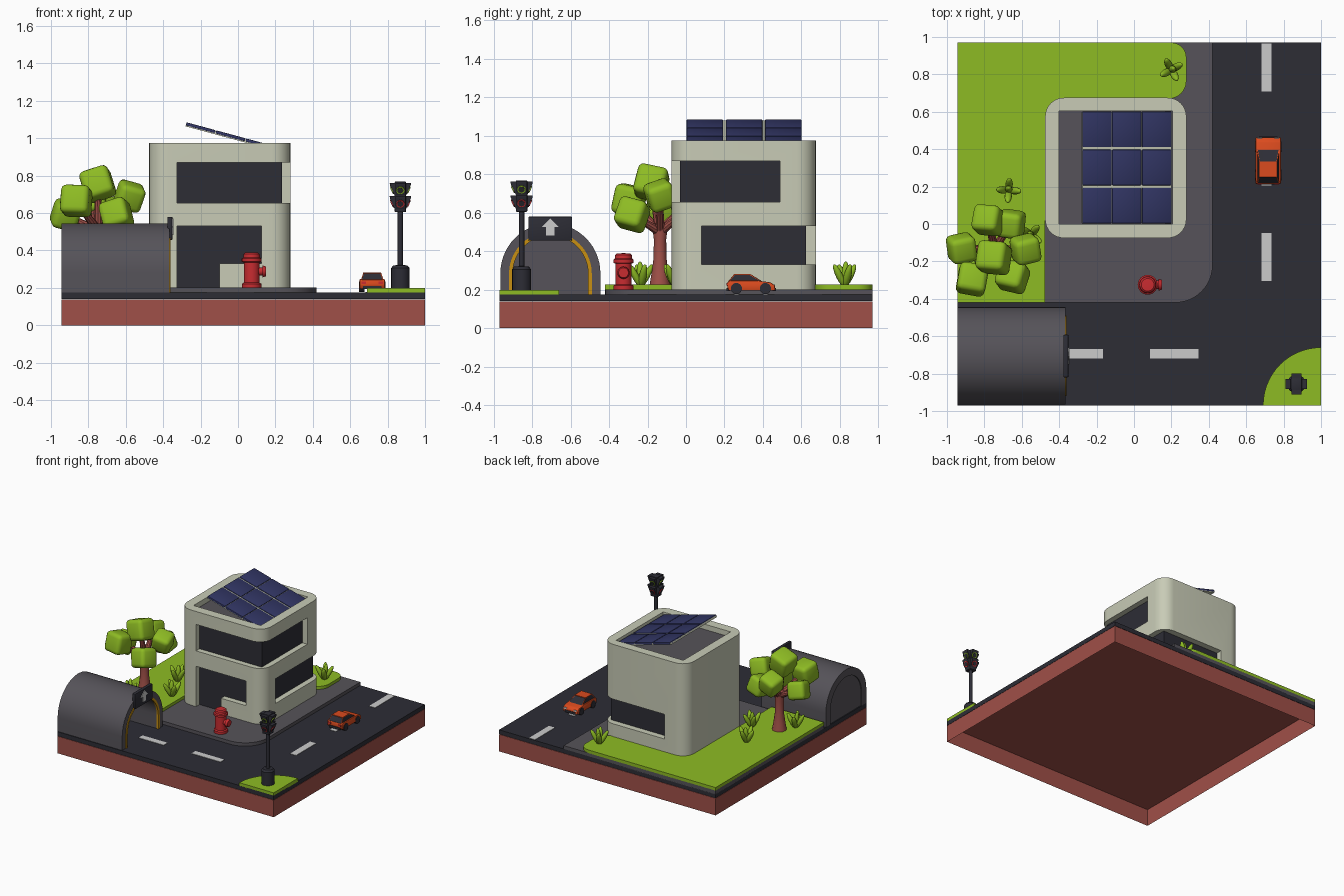
import bpy, bmesh, math, random
from mathutils import Matrix, Vector, Euler

if "Cube" in bpy.data.objects:
    bpy.data.objects.remove(bpy.data.objects["Cube"])

random.seed(4)
COL = {"grass green": (0.27, 0.50, 0.017), "cream wall": (0.58, 0.60, 0.47), "brick red": (0.35, 0.08, 0.065),
       "asphalt dark": (0.026, 0.026, 0.036), "concrete grey": (0.092, 0.086, 0.1), "hydrant red": (0.58, 0.025, 0.03),
       "car orange": (0.71, 0.07, 0.013), "stripe yellow": (0.58, 0.28, 0.006), "solar navy": (0.032, 0.037, 0.13),
       "marking white": (0.6, 0.6, 0.6)}
M = {}
for n, c in COL.items():
    M[n] = bpy.data.materials.new(n)
    M[n].diffuse_color = (*c, 1)
GRASS, CREAM, BRICK, DARK, GREY, RED, ORANGE, YELLOW, NAVY, WHITE = COL


def finish(name, bm, *mats):
    bmesh.ops.recalc_face_normals(bm, faces=bm.faces)
    me = bpy.data.meshes.new(name)
    bm.to_mesh(me)
    bm.free()
    for m in mats:
        me.materials.append(M[m])
    ob = bpy.data.objects.new(name, me)
    bpy.context.collection.objects.link(ob)
    return ob


def bevel(bm, w, seg=2):
    if w:
        bmesh.ops.bevel(bm, geom=bm.edges[:], offset=w, segments=seg, profile=0.5, affect='EDGES')


def prism(name, pts, a, b, mat, axis='z', bev=0):
    """Extrude a 2D outline from a to b along an axis."""
    bm = bmesh.new()
    put = {'x': lambda p: (a, p[0], p[1]), 'y': lambda p: (p[0], a, p[1]), 'z': lambda p: (p[0], p[1], a)}[axis]
    f = bm.faces.new([bm.verts.new(put(p)) for p in pts])
    r = bmesh.ops.extrude_face_region(bm, geom=[f])
    d = Vector([b - a if k == axis else 0 for k in 'xyz'])
    bmesh.ops.translate(bm, vec=d, verts=[v for v in r['geom'] if isinstance(v, bmesh.types.BMVert)])
    bmesh.ops.recalc_face_normals(bm, faces=bm.faces)
    bevel(bm, bev)
    return finish(name, bm, mat)


def box(name, x0, x1, y0, y1, z0, z1, mat, bev=0):
    return prism(name, [(x0, y0), (x1, y0), (x1, y1), (x0, y1)], z0, z1, mat, 'z', bev)


def arc(cx, cy, r, a0, a1, n=8):
    return [(cx + r * math.cos(math.radians(a0 + (a1 - a0) * i / n)),
             cy + r * math.sin(math.radians(a0 + (a1 - a0) * i / n))) for i in range(n + 1)]


def rod(name, p0, p1, r0, r1, mat, seg=16):
    p0, p1 = Vector(p0), Vector(p1)
    d = p1 - p0
    bm = bmesh.new()
    mx = Matrix.Translation((p0 + p1) / 2) @ d.to_track_quat('Z', 'Y').to_matrix().to_4x4()
    bmesh.ops.create_cone(bm, cap_ends=True, segments=seg, radius1=r0, radius2=r1, depth=d.length, matrix=mx)
    return finish(name, bm, mat)


def lathe(name, prof, cx, cy, mat, seg=24):
    bm = bmesh.new()
    vs = [bm.verts.new((cx + r, cy, z)) for r, z in prof]
    es = [bm.edges.new(p) for p in zip(vs, vs[1:])]
    bmesh.ops.spin(bm, geom=vs + es, cent=(cx, cy, 0), axis=(0, 0, 1), angle=2 * math.pi, steps=seg)
    bmesh.ops.remove_doubles(bm, verts=bm.verts, dist=1e-5)
    return finish(name, bm, mat)


# base: shell open underneath, road slab, pavement, lawns
base = box("base", -0.945, 1, -0.97, 0.97, 0, 0.138, BRICK)
bm = bmesh.new()
bm.from_mesh(base.data)
bmesh.ops.delete(bm, geom=[f for f in bm.faces if f.calc_center_median().z < 0.01], context='FACES')
bm.to_mesh(base.data)
bm.free()
box("road", -0.945, 1, -0.97, 0.97, 0.14, 0.175, DARK)
prism("pavement", [(-0.945, -0.42)] + arc(0.22, -0.22, 0.2, -90, 0, 12) + [(0.42, 0.97), (-0.945, 0.97)], 0.17, 0.202, GREY)
prism("lawn", [(-0.945, -0.42), (-0.475, -0.42), (-0.475, 0.1), (-0.3, 0.1), (-0.3, 0.5), (0.1, 0.5)]
      + arc(0.185, 0.765, 0.095, -90, 0) + arc(0.2, 0.89, 0.08, 0, 90) + [(-0.945, 0.97)], 0.2, 0.226, GRASS)
prism("corner_lawn", [(1, -0.97)] + arc(1, -0.97, 0.31, 90, 180, 14), 0.17, 0.198, GRASS)

# lane markings
for i, (x0, x1) in enumerate([(-0.39, -0.165), (0.085, 0.345)]):
    box(f"lane_dash_x{i}", x0, x1, -0.718, -0.668, 0.17, 0.178, WHITE)
for i, y0 in enumerate([-0.305, 0.205, 0.708]):
    box(f"lane_dash_y{i}", 0.682, 0.736, y0, y0 + 0.256, 0.17, 0.178, WHITE)

# house shell with wrap-around window openings cut out
R = 0.1
body = prism("house_walls", arc(-0.475 + R, -0.075 + R, R, 180, 270) + arc(0.28 - R, -0.075 + R, R, 270, 360)
             + arc(0.28 - R, 0.675 - R, R, 0, 90) + arc(-0.475 + R, 0.675 - R, R, 90, 180), 0.195, 0.975, CREAM)
cuts = [box("cut", -0.325, -0.1, -0.2, 0, 0.1, 0.45, CREAM),
        box("cut", -0.325, 0.125, -0.2, 0, 0.33, 0.53, CREAM),
        prism("cut", [(-0.325, -0.2), (0.4, -0.2), (0.4, 0.49), (0.2, 0.49), (0.2, 0), (-0.325, 0)], 0.655, 0.87, CREAM),
        prism("cut", [(0.2, 0.08), (0.4, 0.08), (0.4, 0.8), (-0.28, 0.8), (-0.28, 0.6), (0.2, 0.6)], 0.33, 0.53, CREAM),
        box("cut", -0.4, 0.205, 0, 0.605, 0.925, 1.1, CREAM)]
for c in cuts:
    md = body.modifiers.new("cut", 'BOOLEAN')
    md.object, md.operation, md.solver = c, 'DIFFERENCE', 'EXACT'
    with bpy.context.temp_override(object=body, active_object=body, selected_objects=[body]):
        bpy.ops.object.modifier_apply(modifier=md.name)
for c in cuts:
    bpy.data.objects.remove(c)
box("house_glass", -0.4, 0.235, -0.03, 0.625, 0.197, 0.9, DARK)
box("roof_floor", -0.4, 0.205, 0, 0.605, 0.92, 0.932, GREY)

# tilted solar panels, three rows of three cells
tilt = Matrix.Translation((-0.04, 0, 1.008)) @ Matrix.Rotation(math.atan2(0.13, 0.48), 4, 'Y')
frame = box("solar_frame", -0.247, 0.247, 0.005, 0.6, -0.009, 0.007, CREAM)
frame.data.transform(tilt)
for r in range(3):
    for c in range(3):
        x, y = -0.247 + c * 0.1655, 0.003 + r * 0.204
        cell = box(f"solar_cell_{r}_{c}", x, x + 0.161, y, y + 0.19, -0.004, 0.013, NAVY, 0.004)
        cell.data.transform(tilt)


# tunnel with yellow mouth stripe and arrow sign
def arch(r):
    return [(-0.705 - r, 0.17)] + arc(-0.705, 0.285, r, 180, 0, 28) + [(-0.705 + r, 0.17)]


prism("tunnel", arch(0.26) + arch(0.2)[::-1], -0.945, -0.365, GREY, 'x')
prism("tunnel_end", arch(0.205), -0.938, -0.925, GREY, 'x')
prism("tunnel_stripe", arch(0.215) + arch(0.196)[::-1], -0.375, -0.36, YELLOW, 'x')
box("sign", -0.378, -0.35, -0.82, -0.592, 0.455, 0.58, DARK, 0.006)
prism("sign_arrow", [(-0.727, 0.482), (-0.685, 0.482), (-0.685, 0.525), (-0.66, 0.525), (-0.706, 0.57),
                     (-0.752, 0.525), (-0.727, 0.525)], -0.352, -0.346, WHITE, 'x')

# car
prism("car_body", [(0.222, 0.195), (0.214, 0.215), (0.216, 0.24), (0.23, 0.247), (0.37, 0.247), (0.44, 0.238),
                   (0.462, 0.222), (0.464, 0.195)], 0.65, 0.785, ORANGE, 'x', 0.005)
bm = bmesh.new()
bmesh.ops.create_cube(bm, size=1)
for v in bm.verts:
    up = v.co.z > 0
    v.co = (0.7175 + (0.048 if up else 0.06) * (1 if v.co.x > 0 else -1),
            (0.335 if up else 0.395) if v.co.y > 0 else (0.25 if up else 0.22), 0.281 if up else 0.24)
sides = [f for f in bm.faces if abs(f.normal.z) < 0.9 and 0.25 < f.calc_center_median().z < 0.27]
bmesh.ops.inset_individual(bm, faces=sides, thickness=0.006)
for f in sides:
    f.material_index = 1
finish("car_cabin", bm, ORANGE, DARK)
for i, y in enumerate((0.262, 0.413)):
    for j, x in enumerate((0.647, 0.758)):
        rod(f"wheel_{i}{j}", (x, y, 0.206), (x + 0.03, y, 0.206), 0.029, 0.029, DARK, 20)
box("rear_bumper", 0.668, 0.767, 0.211, 0.23, 0.193, 0.21, DARK)
box("front_bumper", 0.668, 0.767, 0.45, 0.467, 0.193, 0.21, DARK)
for i, x in enumerate((0.66, 0.75)):
    box(f"tail_light_{i}", x, x + 0.025, 0.211, 0.22, 0.222, 0.234, RED)
    box(f"head_light_{i}", x, x + 0.025, 0.452, 0.463, 0.215, 0.226, WHITE)

# hydrant
lathe("hydrant", [(0, 0.2), (0.052, 0.2), (0.052, 0.222), (0.042, 0.228), (0.042, 0.335), (0.053, 0.34), (0.053, 0.356),
                  (0.045, 0.362), (0.043, 0.38), (0.034, 0.388), (0, 0.39)], 0.073, -0.325, RED)
rod("hydrant_neck", (0.08, -0.325, 0.288), (0.135, -0.325, 0.288), 0.022, 0.022, RED)
rod("hydrant_cap", (0.13, -0.325, 0.288), (0.15, -0.325, 0.288), 0.032, 0.026, RED)

# traffic light: post, four-sided head with hoods and ringed lenses
LX, LY = 0.868, -0.855
lathe("light_post", [(0, 0.19), (0.05, 0.19), (0.05, 0.305), (0.038, 0.32), (0.014, 0.322), (0.014, 0.62), (0, 0.62)], LX, LY, DARK, 16)
box("light_head", LX - 0.03, LX + 0.03, LY - 0.03, LY + 0.03, 0.605, 0.768, DARK, 0.004)
for z, mat in ((0.762, GRASS), (0.69, RED)):
    for k in range(4):
        rot = Matrix.Translation((LX, LY, 0)) @ Matrix.Rotation(k * math.pi / 2, 4, 'Z')
        hood = prism("light_hood", [(0.02, z), (0.057, z), (0.056, z - 0.012), (0.03, z - 0.068), (0.02, z - 0.068)],
                     -0.027, 0.027, DARK, 'y')
        hood.data.transform(rot)
        c, n = Vector((0.0435, 0, z - 0.04)), Vector((0.907, 0, -0.421))
        rod("light_ring", rot @ (c - n * 0.003), rot @ (c + n * 0.003), 0.022, 0.022, mat, 20)
        rod("light_lens", rot @ (c - n * 0.003), rot @ (c + n * 0.005), 0.016, 0.016, DARK, 20)

# tree: flared trunk, branches, rounded leaf cubes
TX, TY = -0.745, -0.135
lathe("trunk", [(0, 0.21), (0.057, 0.21), (0.045, 0.28), (0.034, 0.36), (0.032, 0.46), (0.042, 0.54), (0, 0.555)], TX, TY, BRICK, 12)
leaves = [(-0.75, -0.18, 0.755, 0.16), (-0.78, 0.02, 0.665, 0.145), (-0.922, -0.13, 0.59, 0.14), (-0.865, -0.295, 0.665, 0.155),
          (-0.65, -0.28, 0.59, 0.15), (-0.58, -0.135, 0.69, 0.14), (-0.66, 0.0, 0.61, 0.14)]
for i, (x, y, z, s) in enumerate(leaves):
    rod(f"branch_{i}", (TX, TY, 0.5), (x, y, z), 0.026, 0.014, BRICK, 10)
    bm = bmesh.new()
    bmesh.ops.create_cube(bm, size=s)
    bevel(bm, 0.03, 3)
    e = Euler([random.uniform(-0.4, 0.4) for _ in range(3)])
    bmesh.ops.transform(bm, matrix=Matrix.Translation((x, y, z)) @ e.to_matrix().to_4x4(), verts=bm.verts)
    finish(f"leaf_cube_{i}", bm, GRASS)

# small plants with fat blades
for i, (x, y) in enumerate([(0.2, 0.825), (-0.67, 0.18), (-0.55, -0.06), (-0.82, -0.235)]):
    bm = bmesh.new()
    for k in range(5):
        lean = 0.1 if k == 0 else 0.5
        mx = (Matrix.Translation((x, y, 0.215)) @ Matrix.Rotation(k * math.pi / 2 + 0.5 + i, 4, 'Z')
              @ Matrix.Rotation(lean, 4, 'Y') @ Matrix.Translation((0, 0, 0.065)) @ Matrix.Diagonal((0.018, 0.02, 0.068, 1)))
        bmesh.ops.create_uvsphere(bm, u_segments=12, v_segments=8, radius=1, matrix=mx)
    finish(f"plant_{i}", bm, GRASS)

for ob in bpy.data.objects:
    ob.select_set(True)
bpy.context.view_layer.objects.active = body
bpy.ops.object.shade_smooth_by_angle(angle=math.radians(35))

for m in bpy.data.materials:
    if m.users and not m.is_grease_pencil:
        m.use_nodes = True
        m.node_tree.nodes["Principled BSDF"].inputs["Base Color"].default_value = m.diffuse_color
